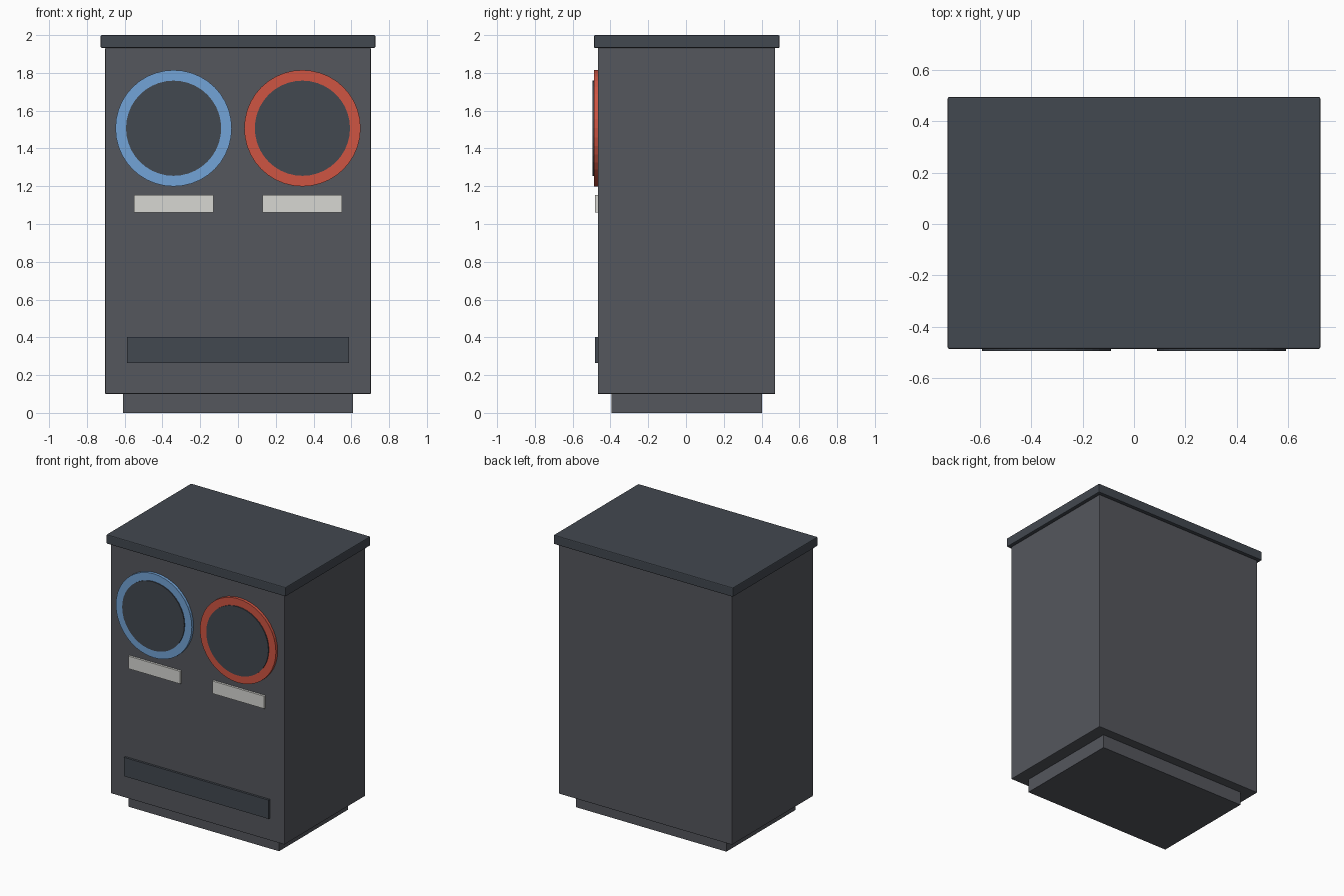
import bpy, math

if "Cube" in bpy.data.objects:
    bpy.data.objects.remove(bpy.data.objects["Cube"])

def material(name, rgb):
    m = bpy.data.materials.new(name)
    m.diffuse_color = (*rgb, 1)
    m.use_nodes = True
    m.node_tree.nodes["Principled BSDF"].inputs["Base Color"].default_value = m.diffuse_color
    return m

BODY = material("body_grey", (0.09, 0.095, 0.11))
DARK = material("dark_slate", (0.055, 0.065, 0.08))
BLUE = material("blue", (0.17, 0.37, 0.68))
RED = material("red", (0.62, 0.09, 0.055))
PALE = material("pale_grey", (0.68, 0.68, 0.65))

def finish(o, name, mat, bevel):
    o.name = name
    o.data.materials.append(mat)
    if bevel:
        b = o.modifiers.new("edge_bevel", 'BEVEL')
        b.width = bevel
        b.segments = 2
    return o

def box(name, x, y, z, mat, bevel=0):
    """Box from (min, max) pairs on each axis."""
    bpy.ops.mesh.primitive_cube_add(size=1, location=[sum(p) / 2 for p in (x, y, z)])
    o = bpy.context.object
    o.scale = [p[1] - p[0] for p in (x, y, z)]
    bpy.ops.object.transform_apply(location=False, rotation=False, scale=True)
    return finish(o, name, mat, bevel)

def disc(name, x, z, r, y, mat):
    """Round plate facing the front."""
    bpy.ops.mesh.primitive_cylinder_add(vertices=40, radius=r, depth=y[1] - y[0],
        location=(x, sum(y) / 2, z), rotation=(math.pi / 2, 0, 0))
    return finish(bpy.context.object, name, mat, 0)

FRONT = -0.467

# Cabinet
box("plinth", (-0.61, 0.61), (-0.395, 0.403), (0, 0.1), BODY)
box("cabinet_body", (-0.704, 0.704), (FRONT, 0.472), (0.1, 1.932), BODY, 0.005)
box("lid", (-0.727, 0.727), (-0.487, 0.495), (1.932, 2.0), DARK, 0.006)

# Round openings with coloured rims and label plates
for side, x, mat in (("left", -0.341, BLUE), ("right", 0.341, RED)):
    disc(side + "_rim", x, 1.507, 0.308, (-0.488, FRONT + 0.01), mat)
    disc(side + "_opening", x, 1.507, 0.252, (-0.495, FRONT + 0.01), DARK)
    box(side + "_label_plate", (x - 0.21, x + 0.21), (-0.483, FRONT + 0.01), (1.062, 1.154), PALE)

# Lower vent panel
box("lower_panel", (-0.587, 0.587), (-0.483, FRONT + 0.01), (0.264, 0.402), DARK)
